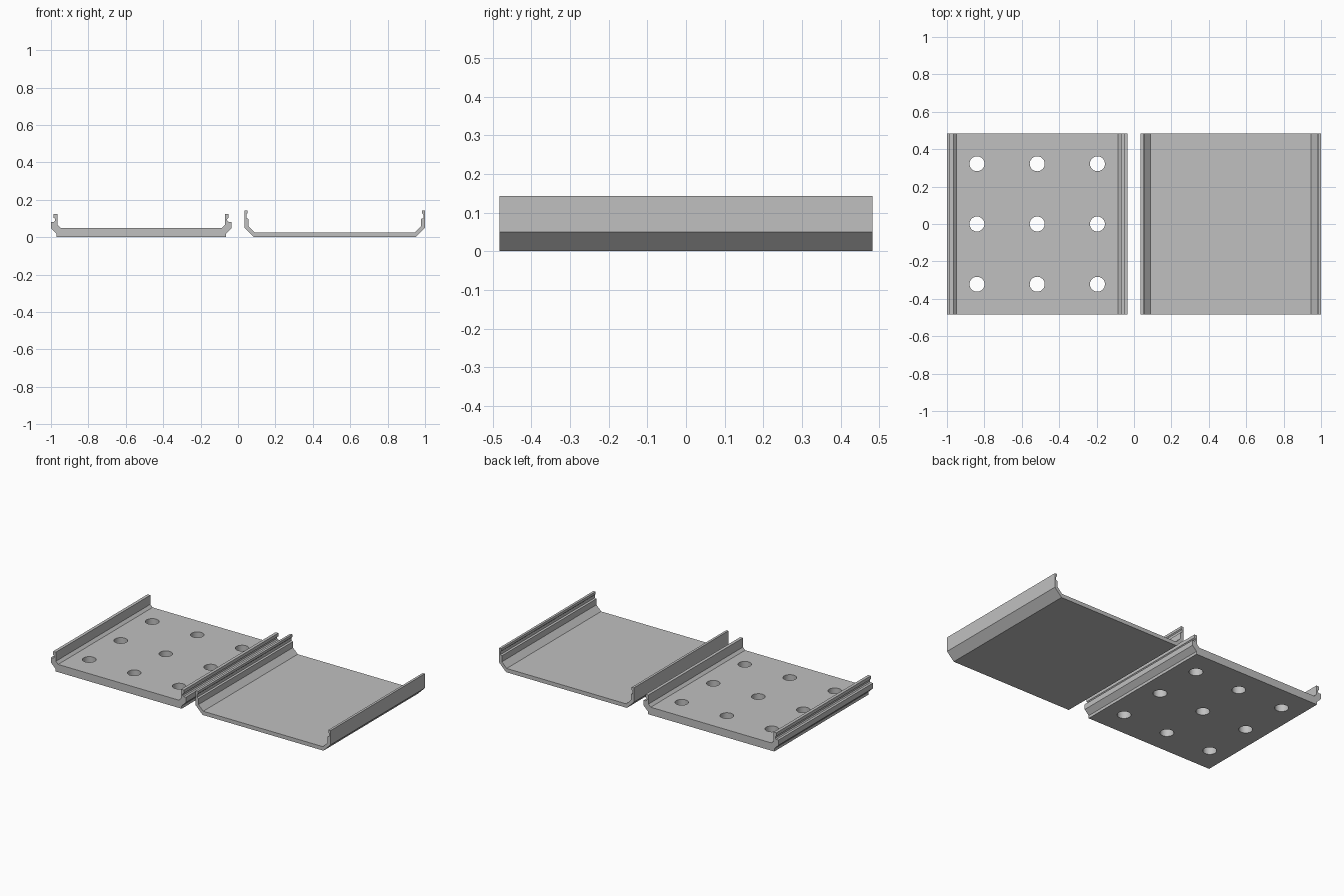
import bpy, bmesh, math
from mathutils import Matrix

if "Cube" in bpy.data.objects:
    bpy.data.objects.remove(bpy.data.objects["Cube"])

DEPTH = 0.483      # half length along y
CENTRE = 0.5175    # distance of each tray's centre from x = 0

grey = bpy.data.materials.new("plain grey")
grey.diffuse_color = (0.53, 0.53, 0.53, 1)
grey.use_nodes = True
grey.node_tree.nodes["Principled BSDF"].inputs["Base Color"].default_value = grey.diffuse_color


def new_object(name, bm):
    bmesh.ops.recalc_face_normals(bm, faces=bm.faces)
    mesh = bpy.data.meshes.new(name)
    bm.to_mesh(mesh)
    bm.free()
    mesh.materials.append(grey)
    obj = bpy.data.objects.new(name, mesh)
    bpy.context.collection.objects.link(obj)
    return obj


def channel(name, cx, half):
    """Mirror a half cross-section (outward distance, z) and extrude it along y."""
    outline = half + [(-u, z) for u, z in reversed(half)]
    bm = bmesh.new()
    face = bm.faces.new([bm.verts.new((cx + u, -DEPTH, z)) for u, z in outline])
    ext = bmesh.ops.extrude_face_region(bm, geom=[face])
    verts = [g for g in ext["geom"] if isinstance(g, bmesh.types.BMVert)]
    bmesh.ops.translate(bm, verts=verts, vec=(0, 2 * DEPTH, 0))
    return new_object(name, bm)


# Base tray: thick floor, chamfered foot, shoulder and snap bead outside
base = channel("base_tray", -CENTRE, [
    (0.4525, 0), (0.4525, 0.018), (0.4825, 0.048), (0.4825, 0.082),
    (0.466, 0.082), (0.460, 0.088), (0.460, 0.098), (0.468, 0.104),
    (0.468, 0.125), (0.448, 0.125), (0.448, 0.066), (0.432, 0.05)])

# Cover tray: thin floor, wide chamfers and a thin lip with snap bead inside
channel("cover_tray", CENTRE, [
    (0.4325, 0), (0.4825, 0.05), (0.4825, 0.143), (0.467, 0.143),
    (0.467, 0.127), (0.473, 0.121), (0.473, 0.102), (0.462, 0.098),
    (0.462, 0.059), (0.428, 0.025)])

# Nine drain holes through the base floor
bm = bmesh.new()
for i in (-1, 0, 1):
    for j in (-1, 0, 1):
        bmesh.ops.create_cone(
            bm, cap_ends=True, segments=48, radius1=0.04, radius2=0.04, depth=0.2,
            matrix=Matrix.Translation((-CENTRE + i * 0.322, j * 0.322, 0.03)))
cutter = new_object("hole_cutter", bm)
cutter.hide_render = True
cutter.hide_viewport = True
cut = base.modifiers.new("holes", "BOOLEAN")
cut.operation = "DIFFERENCE"
cut.solver = "EXACT"
cut.object = cutter

# Smooth hole walls, sharp edges everywhere else
bpy.context.view_layer.update()
result = bpy.data.meshes.new_from_object(
    base.evaluated_get(bpy.context.evaluated_depsgraph_get()))
base.modifiers.clear()
base.data = result
bpy.data.objects.remove(cutter)
bpy.context.view_layer.objects.active = base
base.select_set(True)
bpy.ops.object.shade_smooth_by_angle(angle=math.radians(20))
